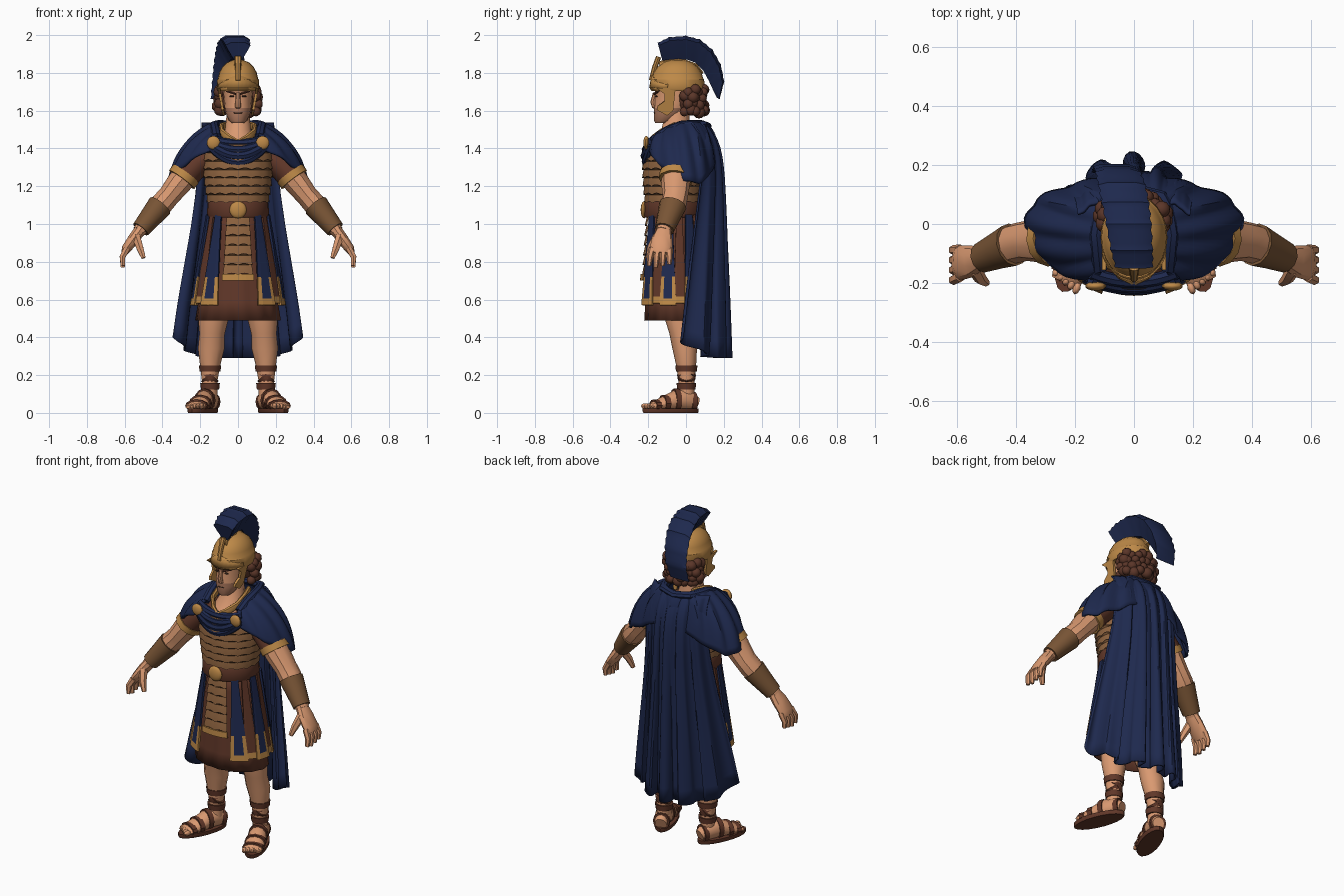
import bpy, bmesh, random
from math import sin, cos, pi
from mathutils import Vector, Matrix

cube = bpy.data.objects.get("Cube")
if cube:
    bpy.data.objects.remove(cube)
random.seed(4)
smooth_parts = []


def material(name, *rgb):
    m = bpy.data.materials.new(name)
    m.use_nodes = True
    m.diffuse_color = (*rgb, 1)
    m.node_tree.nodes["Principled BSDF"].inputs["Base Color"].default_value = (*rgb, 1)
    return m


navy = material("navy cloth", .013, .022, .076)
skin = material("skin", .7, .32, .165)
stubble = material("stubbled skin", .42, .19, .11)
gold = material("gold", .51, .25, .064)
bronze = material("bronze scales", .27, .125, .05)
leather = material("brown leather", .12, .039, .022)
bracer_brown = material("bracer brown", .19, .09, .036)
hair_brown = material("hair brown", .105, .037, .022)
dark = material("dark seam", .04, .02, .012)


def finish(name, bm, mats, place=None, thick=0, smooth=True):
    if place:
        bm.transform(place)
    bmesh.ops.recalc_face_normals(bm, faces=bm.faces)
    mesh = bpy.data.meshes.new(name)
    bm.to_mesh(mesh)
    bm.free()
    for m in mats:
        mesh.materials.append(m)
    ob = bpy.data.objects.new(name, mesh)
    bpy.context.collection.objects.link(ob)
    if thick:
        mod = ob.modifiers.new("thickness", 'SOLIDIFY')
        mod.thickness, mod.offset = thick, 0
    if smooth:
        smooth_parts.append(ob)


def loft(name, pts, mat, n=12, axis=(0, 1, 0), level=False, place=None):
    """Skin elliptical rings (x, y, z, radius along axis, other radius)."""
    bm = bmesh.new()
    path = [Vector(p[:3]) for p in pts]
    rings = []
    for i, p in enumerate(pts):
        t = path[min(i + 1, len(path) - 1)] - path[max(i - 1, 0)]
        t = Vector((0, 0, 1)) if level else t.normalized()
        u = Vector(axis)
        u = (u - t * u.dot(t)).normalized()
        v = u.cross(t)
        rings.append([bm.verts.new(path[i] + u * p[3] * cos(2 * pi * k / n) + v * p[4] * sin(2 * pi * k / n))
                      for k in range(n)])
    for a, b in zip(rings, rings[1:]):
        for k in range(n):
            bm.faces.new((a[k - 1], a[k], b[k], b[k - 1]))
    bm.faces.new(rings[0])
    bm.faces.new(rings[-1])
    finish(name, bm, [mat], place)


def grid(name, us, vs, fn, mats, thick=0., rule=None, cap=False, smooth=True):
    """Sheet of points fn(u, v); rule(i, j) picks the material of a cell."""
    bm = bmesh.new()
    rows = [[bm.verts.new(fn(u, v)) for u in us] for v in vs]
    for j in range(len(vs) - 1):
        for i in range(len(us) - 1):
            f = bm.faces.new((rows[j][i], rows[j][i + 1], rows[j + 1][i + 1], rows[j + 1][i]))
            f.material_index = rule(i, j) if rule else 0
    bmesh.ops.remove_doubles(bm, verts=bm.verts, dist=1e-5)
    if cap:
        bmesh.ops.holes_fill(bm, edges=bm.edges, sides=0)
    finish(name, bm, mats, None, thick, smooth)


def ball(name, loc, size, mat, place=None, seg=12):
    bm = bmesh.new()
    bmesh.ops.create_uvsphere(bm, u_segments=seg, v_segments=seg // 2 + 2, radius=1,
                              matrix=Matrix.Translation(loc) @ Matrix.Diagonal((*size, 1)))
    finish(name, bm, [mat], place)


def span(a, b, n):
    return [a + (b - a) * i / n for i in range(n + 1)]


def along(keys, t):
    f = t * (len(keys) - 1)
    i = min(int(f), len(keys) - 2)
    return Vector(keys[i]).lerp(Vector(keys[i + 1]), f - i)


# Torso with stepped, scalloped scale rows
def torso_at(a, z, off):
    k = (z - 1.08) / .36
    return Vector(((.152 + .03 * sin(2 * k) + off) * sin(a), -.07 - (.14 + .015 * sin(2.5 * k) + off) * cos(a), z))


def skirt_at(a, z, off):
    k = (1.05 - z) / .5
    return Vector(((.15 + .08 * k + off) * sin(a), -.06 - (.14 + .03 * k + off) * cos(a), z))


def scale_rows(name, surface, width, top, bottom, rows, n, waves, base):
    edges = span(top, bottom, rows)
    steps = []
    for zt, zb in zip(edges, edges[1:]):
        steps += [(zt, base), (zb + .003, base + .008), (zb, base + .008)]

    def point(a, s):
        wave = .009 * abs(sin(waves * a)) if s[1] > base else 0
        return surface(a, s[0] + wave, s[1])
    grid(name, span(-width, width, n), steps, point, [bronze, dark], rule=lambda i, j: int(j % 3 == 1))


scale_rows("scale_armour", torso_at, pi, 1.42, 1.11, 7, 96, 8, 0)
loft("chest_yoke", [(0, -.07, 1.3, .13, .16), (0, -.065, 1.41, .125, .165), (0, -.05, 1.45, .09, .12)],
     leather, 20, level=True)
loft("neck", [(0, -.085, 1.41, .115, .1), (0, -.07, 1.455, .1, .09), (0, -.055, 1.5, .075, .07),
              (0, -.045, 1.6, .062, .06)], skin, 14, level=True)
collar = [(0, -.2, 1.425), (.045, -.175, 1.45), (.085, -.125, 1.485), (.088, -.06, 1.515), (.06, .02, 1.52)]
loft("neckline_trim", [(-x, y, z, .022, .013) for x, y, z in reversed(collar)] +
     [(*p, .022, .013) for p in collar[1:]], gold, 8, axis=(0, 0, 1))
loft("belt", [(0, -.07, z, .148 + e, .158 + e) for z, e in ((1.035, 0), (1.045, .006), (1.11, .004), (1.12, 0))],
     leather, 28, level=True)
ball("belt_buckle", (0, -.222, 1.075), (.045, .018, .045), gold, seg=16)

# Tunic skirt, front panel and hanging strips
grid("tunic_skirt", span(-pi, pi, 64), span(1.06, .49, 6),
     lambda a, z: skirt_at(a, z, -.02 + .006 * sin(14 * a) * (1.06 - z)), [leather], .01)
scale_rows("scale_front_panel", skirt_at, .38, 1.04, .73, 6, 20, 10, .006)
grid("front_panel_trim", span(-.39, .39, 8), [.735, .7], lambda a, z: skirt_at(a, z, .016), [gold], .012, smooth=False)


def strip(name, a, half, bottom, off, mat, border):
    zs = [1.05, .9, bottom + border, bottom + .035, bottom]
    rule = lambda i, j: int(j == 3 or (j == 2 and i != 1))
    grid(name, [-1, -.55, .55, 1], zs,
         lambda u, z: skirt_at(a + half * u * (1.55 - z), z, off + .015 * (1.05 - z)),
         [mat, gold], .012, rule, smooth=False)


for side, s in (("left", 1), ("right", -1)):
    for i in range(8):
        blue = i % 2 == 0
        strip(f"{side}_{'blue' if blue else 'brown'}_strip_{i}", s * (.68 + .35 * i), .24 if blue else .2,
              .57 if blue else .58, .014 if blue else .008, navy if blue else leather, .15 if blue else .035)

# Head, face and hair
loft("jaw", [(0, -.125, 1.535, .038, .034), (0, -.11, 1.55, .06, .05), (0, -.085, 1.59, .085, .067),
             (0, -.074, 1.615, .096, .071)], stubble, 16, level=True)
loft("head", [(0, -.074, 1.615, .096, .071), (0, -.06, 1.64, .108, .074), (0, -.05, 1.69, .115, .078),
              (0, -.045, 1.75, .12, .085)], skin, 16, level=True)
loft("nose", [(0, -.163, 1.695, .012, .011), (0, -.175, 1.645, .014, .014), (0, -.168, 1.62, .012, .017),
              (0, -.16, 1.612, .006, .01)], skin, 8)
ball("mouth", (0, -.167, 1.588), (.026, .004, .003), dark)
for side, s in (("left", 1), ("right", -1)):
    ball(side + "_eye", (s * .032, -.157, 1.676), (.014, .006, .005), dark)
    loft(side + "_eyebrow", [(s * .012, -.168, 1.688, .007, .006), (s * .06, -.146, 1.704, .007, .006)], hair_brown, 6)
    # Cheek guards
    bm = bmesh.new()
    bm.faces.new([bm.verts.new((s * (.08 + (z - 1.6) * .18), y, z)) for y, z in (
        (-.155, 1.72), (-.055, 1.72), (-.068, 1.6), (-.1, 1.575), (-.155, 1.605), (-.15, 1.625), (-.115, 1.65),
        (-.115, 1.69))])
    finish(side + "_cheek_guard", bm, [gold], None, .014, False)
bm = bmesh.new()
for row in range(4):
    for k in range(10):
        a = -.25 + (pi + .5) * (k + .5 * (row % 2)) / 9.5
        spot = Vector((.104 * cos(a), .018 + .075 * sin(a), 1.597 + .036 * row))
        spot += Vector([random.uniform(-.01, .01) for _ in range(3)])
        bmesh.ops.create_icosphere(bm, subdivisions=2, radius=random.uniform(.024, .034),
                                   matrix=Matrix.Translation(spot))
finish("curly_hair", bm, [hair_brown])
ball("hair_mass", (0, .01, 1.66), (.095, .075, .085), hair_brown)

# Helmet and crest
loft("helmet", [(0, -.045, z, r, r * .78) for z, r in ((1.705, .138), (1.715, .145), (1.765, .141), (1.77, .136),
     (1.8, .128), (1.83, .108), (1.855, .075), (1.868, .035))], gold, 24, level=True)
grid("helmet_brow_band", span(-1.2, 1.2, 12), [0, 1],
     lambda a, v: Vector(((.115 - .009 * v) * sin(a), -.045 - (.147 - .012 * v) * cos(a),
                          1.72 + v * (.025 + .045 * (1 - abs(a) / 1.2)))), [gold], .006)
loft("crest_post", [(0, -.185, 1.76, .012, .013), (0, -.165, 1.83, .014, .015), (0, -.145, 1.885, .014, .02)], gold, 8)
loft("crest_holder", [(0, -.14, 1.84, .02, .022), (-.005, -.04, 1.862, .02, .022), (-.02, .045, 1.83, .02, .022),
                      (-.03, .075, 1.79, .02, .022)], gold, 8, axis=(1, 0, 0))
inner = [(-.125, 1.865), (-.07, 1.872), (0, 1.872), (.05, 1.855), (.09, 1.815), (.12, 1.76), (.143, 1.71), (.163, 1.67)]
outer = [(-.15, 1.96), (-.09, 1.99), (0, 1.998), (.075, 1.978), (.14, 1.925), (.185, 1.845), (.203, 1.755), (.178, 1.66)]
half = [(0, .018), (.45, .045), (.85, .066), (1, .04)]
section = half + [(f, -w) for f, w in reversed(half)] + half[:1]


def crest_point(u, v):
    p = along(inner, u / 28).lerp(along(outer, u / 28), v[0] * (1 - .03 * (u % 2)))
    taper = (1 + .25 * sin(pi * u / 28)) * (1 - .07 * (u % 2))
    return Vector((-.08 * (u / 28) ** 1.2 + v[1] * taper, p.x, p.y))


grid("helmet_crest", range(29), section, crest_point, [navy], cap=True)

# Long back cape with deepening folds, flowing from the nape
widths = [.19, .205, .22, .245, .275, .305, .33]


def cape_point(u, v):
    hem = .29 + .11 * abs(u) ** 5
    fold = (.005 + .03 * v) * (cos(2 * pi * u / .38) + .35 * sin(37 * u + 2 * v))
    sway = .014 * v * sin(2 * pi * u / .19)
    return Vector((along([(w, 0) for w in widths], v).x * u + sway,
                   .185 - .09 * (1 - v) ** 14 + .01 * v - (.06 + .14 * v) * u * u + fold,
                   1.535 + (hem - 1.535) * v))


grid("long_cape", span(-1, 1, 110), [v ** 1.4 for v in span(0, 1, 20)], cape_point, [navy], .01)

# Shoulder mantle, from nape to clasps
neck_line = [(0, .1, 1.535), (.08, .08, 1.545), (.1, .03, 1.545), (.11, -.03, 1.54), (.105, -.09, 1.515), (.1, -.14, 1.48)]
hem_line = [(0, .16, 1.38), (.2, .135, 1.28), (.335, .08, 1.215), (.372, -.02, 1.23), (.29, -.14, 1.31),
            (.135, -.205, 1.4)]


def mantle_point(u, t):
    a, b = along(neck_line, abs(u)), along(hem_line, abs(u))
    out, down = .4 * t + .6 * sin(t * pi / 2), .4 * t + .6 * (1 - cos(t * pi / 2))
    p = Vector((a.x + (b.x - a.x) * out, a.y + (b.y - a.y) * out, a.z + (b.z - a.z) * down))
    p += Vector((p.x, p.y, .1)).normalized() * .01 * sin(34 * abs(u) + 3 * t) * sin(pi * t * .6)
    return Vector((p.x if u > 0 else -p.x, p.y, p.z))


grid("shoulder_mantle", span(-1, 1, 72), span(0, 1, 12), mantle_point, [navy], .014)
roll = [along(neck_line, abs(u)) for u in span(-1, 1, 20)]
loft("mantle_neck_roll", [(p.x * (1 if i > 10 else -1) * 1.15, p.y * 1.1, p.z - .016, .02, .026)
                          for i, p in enumerate(roll)], navy, 8, axis=(0, 0, 1))
for k in range(4):
    loft(f"front_drape_fold_{k}", [(.145 * u, -.165 - .012 * k * (2 - k / 2) - .03 * (1 - u * u),
                                    1.45 - .012 * k - (.025 + .02 * k) * (1 - u * u), .024, .022)
                                   for u in span(-1, 1, 12)], navy, 8, axis=(0, 0, 1))

# Arms, legs and sandals, built once per side
for side, s in (("left", 1), ("right", -1)):
    flip = Matrix.Diagonal((s, 1, 1, 1))

    def limb(part, pts, mat, n=12, **kw):
        loft(f"{side}_{part}", pts, mat, n, place=flip, **kw)

    ball(side + "_cape_clasp", (s * .13, -.21, 1.43), (.036, .016, .036), gold, seg=14)
    limb("sleeve", [(.14, -.03, 1.37, .085, .06), (.22, -.04, 1.32, .088, .075), (.292, -.052, 1.245, .086, .078)], leather)
    limb("sleeve_trim", [(.275, -.05, 1.266, .091, .083), (.298, -.054, 1.235, .09, .083)], gold)
    limb("arm", [(.25, -.04, 1.29, .08, .07), (.31, -.055, 1.22, .077, .07), (.365, -.057, 1.15, .068, .061),
                 (.4, -.065, 1.11, .068, .063), (.46, -.09, 1.04, .056, .053), (.525, -.12, .96, .04, .035)], skin, 10)
    limb("bracer", [(.412, -.07, 1.098, .074, .068), (.455, -.088, 1.045, .064, .06),
                    (.515, -.114, .972, .052, .049)], bracer_brown)
    limb("palm", [(.515, -.116, .972, .038, .033), (.55, -.126, .925, .054, .032), (.59, -.132, .87, .06, .027),
                  (.602, -.133, .845, .05, .018)], skin, 10)
    for k in range(4):
        y = -.178 + .03 * k
        limb(f"finger_{k}", [(.588, y, .87, .019, .019), (.612, y - .012 + .004 * k, .825, .017, .017),
                             (.61, y - .018 + .006 * k, .77 + .008 * abs(k - 1), .011, .012)], skin, 6)
    limb("thumb", [(.54, -.15, .935, .026, .025), (.52, -.185, .875, .021, .021), (.5, -.2, .82, .012, .013)], skin, 6)

    limb("leg", [(.115, -.04, .64, .085, .08), (.13, -.035, .5, .078, .081), (.137, -.025, .42, .063, .067),
                 (.142, -.007, .34, .065, .07), (.147, 0, .26, .054, .055), (.15, .003, .17, .042, .041),
                 (.15, 0, .07, .045, .041)], skin, level=True)
    for k, (z, r) in enumerate(((.235, .055), (.14, .048))):
        limb(f"ankle_band_{k}", [(.148, .002, z - .017, r, r), (.148, .002, z + .017, r + .004, r + .004)], leather)
    for k, tilt in enumerate((-.009, .009)):
        limb(f"cross_strap_{k}", [(.149 - tilt, .003, .18, .047, .047), (.149 + tilt, .003, .201, .05, .05)], leather)

    foot = Matrix.Translation((s * .155, 0, 0)) @ Matrix.Rotation(s * .37, 4, 'Z') @ flip
    loft(side + "_sandal_sole", [(0, -.087, z, .159 + e, .062 + e) for z, e in ((0, -.004), (.008, 0), (.024, 0))],
         leather, 20, level=True, place=foot)
    arch = [(.06, .05, .034, .034), (.02, .065, .047, .055), (-.05, .068, .049, .058), (-.12, .05, .055, .04),
            (-.185, .036, .056, .023), (-.21, .03, .05, .013)]
    loft(side + "_foot", [(0, *p) for p in arch], skin, axis=(1, 0, 0), place=foot)
    for k in range(5):
        ball(f"{side}_toe_{k}", (-.042 + .021 * k, -.216 + .006 * k, .036), (.013, .023 - .002 * k, .015), skin, foot, 8)
    for k, t in enumerate((.12, .42, .6, .76)):
        y, z, a, b = along(arch, t)
        loft(f"{side}_sandal_strap_{k}", [(0, y + e, z, a + .006, b + .006) for e in (.014, -.014)],
             leather, axis=(1, 0, 0), place=foot)

# Smooth the rounded parts, keeping hard edges
bpy.ops.object.select_all(action='DESELECT')
for ob in smooth_parts:
    ob.select_set(True)
bpy.context.view_layer.objects.active = smooth_parts[0]
bpy.ops.object.shade_smooth_by_angle(angle=.6)
